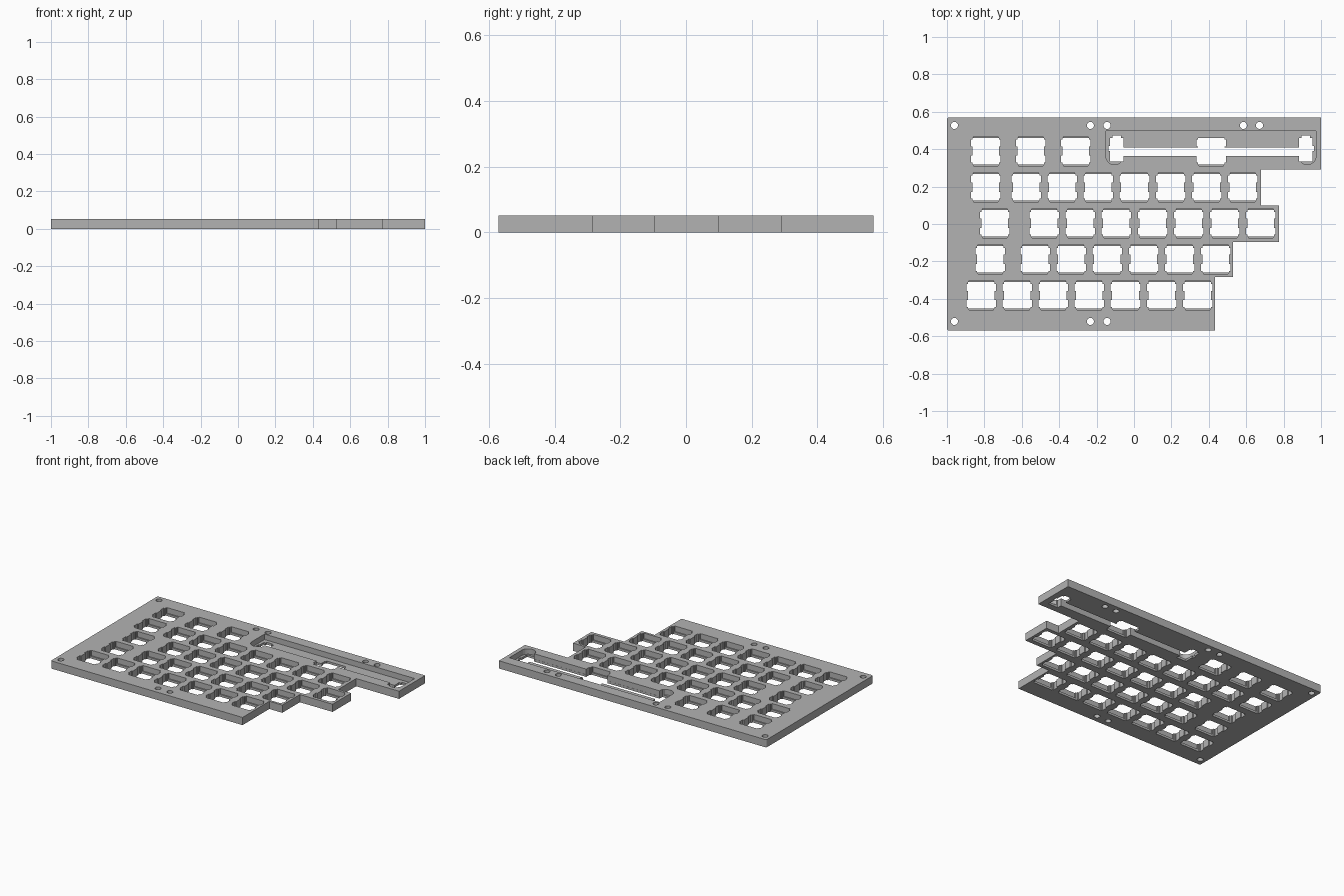
import bpy
import bmesh
from math import cos, sin, pi

if "Cube" in bpy.data.objects:
    bpy.data.objects.remove(bpy.data.objects["Cube"], do_unlink=True)

TOP = 0.052          # full plate thickness
LEDGE = 0.015        # thin layer that holds the switches
UNIT = 0.193         # key pitch
LEFT = -0.914        # left edge of the key field
FIRST_ROW = -0.382   # centre of the front row

grey = bpy.data.materials.new("plate_grey")
grey.use_nodes = True
colour = (0.45, 0.45, 0.45, 1)
grey.diffuse_color = colour
grey.node_tree.nodes["Principled BSDF"].inputs["Base Color"].default_value = colour


def arc(cx, cy, r, start, end, steps):
    return [(cx + r * cos(start + (end - start) * i / steps),
             cy + r * sin(start + (end - start) * i / steps)) for i in range(steps + 1)]


def rect(x0, x1, y0, y1):
    return [(x0, y0), (x1, y0), (x1, y1), (x0, y1)]


def four_way(quarter):
    upper = quarter + [(-x, y) for x, y in reversed(quarter)]
    return upper + [(-x, -y) for x, y in upper]


def moved(outline, cx, cy, side=1):
    return [(cx + side * x, cy + y) for x, y in outline]


def prisms(name, outlines, z0, z1):
    """One object holding a straight prism for each outline."""
    bm = bmesh.new()
    for outline in outlines:
        face = bm.faces.new([bm.verts.new((x, y, z0)) for x, y in outline])
        ext = bmesh.ops.extrude_face_region(bm, geom=[face])
        for v in ext["geom"]:
            if isinstance(v, bmesh.types.BMVert):
                v.co.z = z1
    bmesh.ops.recalc_face_normals(bm, faces=bm.faces)
    mesh = bpy.data.meshes.new(name)
    bm.to_mesh(mesh)
    bm.free()
    mesh.materials.append(grey)
    obj = bpy.data.objects.new(name, mesh)
    bpy.context.collection.objects.link(obj)
    return obj


# Stepped plate outline with softened left corners
R = 0.01
outline = [(0.433, -0.57), (0.433, -0.284), (0.53, -0.284), (0.53, -0.097),
           (0.775, -0.097), (0.775, 0.1), (0.68, 0.1), (0.68, 0.291), (1, 0.291), (1, 0.57)]
outline += arc(-1 + R, 0.57 - R, R, pi / 2, pi, 4)
outline += arc(-1 + R, -0.57 + R, R, pi, 1.5 * pi, 4)
plate = prisms("switch_plate", [outline], 0, TOP)

# Key centres: wide first key, then a run of single keys, in each row
rows = [[0.5 + i for i in range(7)],
        [0.75] + [2 + i for i in range(6)],
        [0.875] + [2.25 + i for i in range(7)],
        [0.625] + [1.75 + i for i in range(7)],
        [0.625, 1.875, 3.125, 6.875]]
keys = [(LEFT + c * UNIT, FIRST_ROW + r * UNIT) for r, row in enumerate(rows) for c in row]
bar_x, bar_y = keys[-1]

# Through holes: notched switch openings, stabiliser openings, screw holes
switch = four_way([(0.071, 0.025), (0.079, 0.025), (0.079, 0.061), (0.071, 0.061), (0.071, 0.071)])
stabiliser = [(0.036, -0.056), (0.036, 0.07), (0.023, 0.07), (0.023, 0.082), (-0.023, 0.082),
              (-0.023, 0.07), (-0.036, 0.07), (-0.036, 0.027), (-0.044, 0.027),
              (-0.044, 0), (-0.036, 0), (-0.036, -0.056)]
REACH = 0.506
through = [moved(switch, x, y) for x, y in keys]
through += [moved(stabiliser, bar_x - s * REACH, bar_y, s) for s in (1, -1)]
screws = [(x, 0.527) for x in (-0.96, -0.233, -0.144, 0.585, 0.671)]
screws += [(x, -0.521) for x in (-0.96, -0.233, -0.144)]
through += [arc(x, y, 0.019, 0, 2 * pi * 23 / 24, 23) for x, y in screws]

# Clip recesses in the thick upper layer, ahead of and behind each switch
clip = rect(-0.066, 0.066, -0.079, 0.079)
clips = [moved(clip, x, y) for x, y in keys]

# Stabiliser pocket with a rounded lobe at each end
x0, x1, back, front = -0.15, 0.973, 0.497, 0.363
lobe = 0.046
pocket = [(x1, back), (x0, back)]
pocket += arc(x0 + lobe, front, lobe, pi, 2 * pi, 12)
pocket += arc(x1 - lobe, front, lobe, pi, 2 * pi, 12)

# Slot for the stabiliser wire
slot = rect(bar_x - REACH, bar_x + REACH, front + 0.001, 0.41)

for name, shapes, base in (("through_cutter", through, -0.1),
                           ("clip_cutter", clips, LEDGE),
                           ("pocket_cutter", [pocket], LEDGE),
                           ("slot_cutter", [slot], -0.1)):
    cutter = prisms(name, shapes, base, 0.2)
    cutter.hide_render = True
    mod = plate.modifiers.new(name, "BOOLEAN")
    mod.operation = "DIFFERENCE"
    mod.solver = "EXACT"
    mod.object = cutter
    bpy.context.view_layer.objects.active = plate
    bpy.ops.object.modifier_apply(modifier=name)
    bpy.data.objects.remove(cutter, do_unlink=True)
